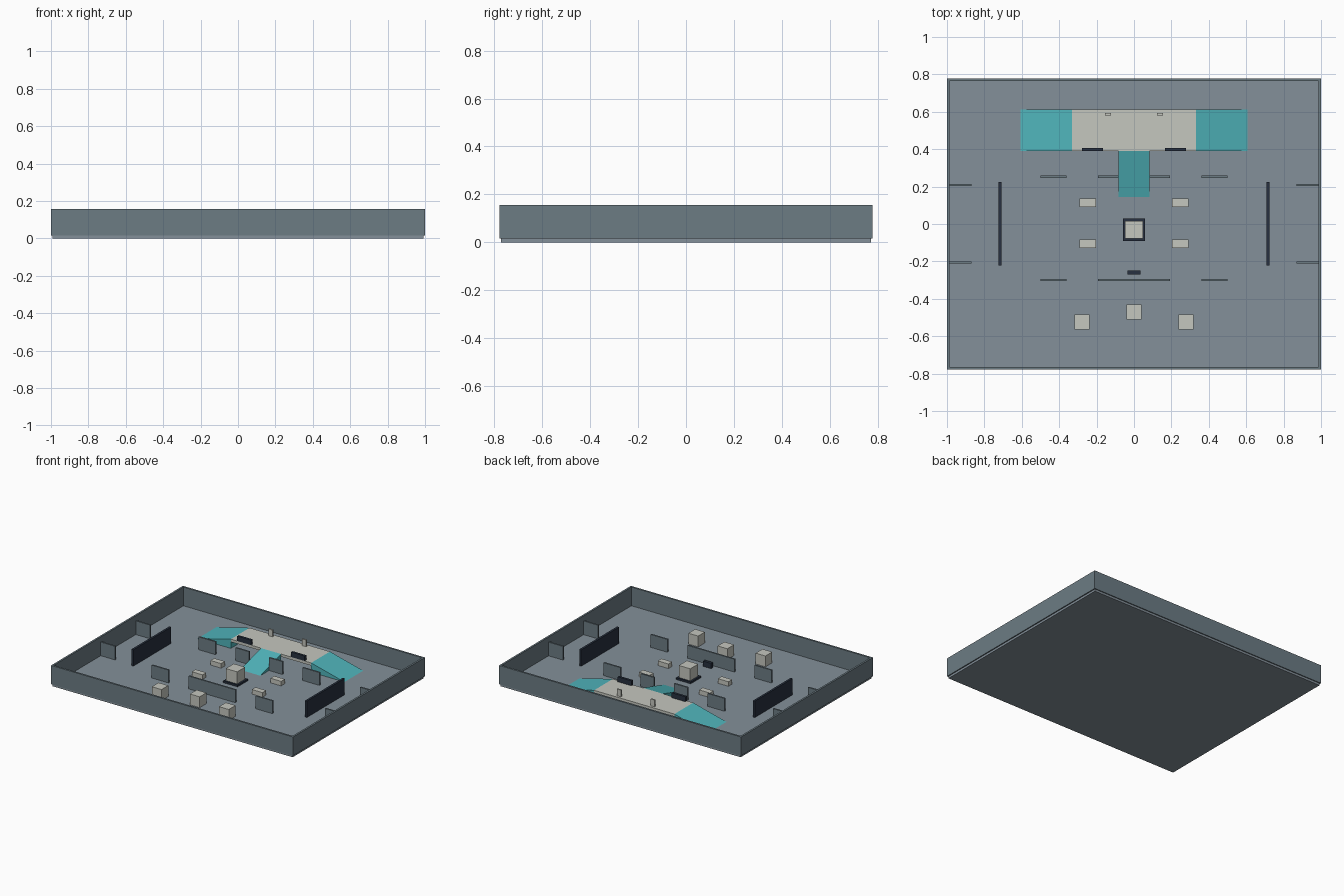
import bpy, bmesh

if "Cube" in bpy.data.objects:
    bpy.data.objects.remove(bpy.data.objects["Cube"])

FLOOR = 0.016   # floor surface height
DECK = 0.085    # raised deck surface height


def material(name, rgb):
    m = bpy.data.materials.new(name)
    m.diffuse_color = (*rgb, 1)
    m.use_nodes = True
    m.node_tree.nodes["Principled BSDF"].inputs["Base Color"].default_value = m.diffuse_color
    return m


slate = material("slate", (0.23, 0.28, 0.32))
steel = material("steel", (0.15, 0.20, 0.23))
dark = material("dark", (0.02, 0.03, 0.05))
pale = material("pale", (0.56, 0.57, 0.52))
teal = material("teal", (0.08, 0.46, 0.50))


def finish(name, bm, mat):
    bmesh.ops.recalc_face_normals(bm, faces=bm.faces)
    mesh = bpy.data.meshes.new(name)
    bm.to_mesh(mesh)
    bm.free()
    mesh.materials.append(mat)
    ob = bpy.data.objects.new(name, mesh)
    bpy.context.collection.objects.link(ob)
    return ob


def box(name, x, y, z, mat):
    """Box from (min, max) ranges on each axis."""
    bm = bmesh.new()
    bmesh.ops.create_cube(bm, size=1)
    for v in bm.verts:
        v.co = [(a + b) / 2 + c * (b - a) for (a, b), c in zip((x, y, z), v.co)]
    return finish(name, bm, mat)


def pair(name, x, y, z, mat):
    """Box and its mirror image across x = 0."""
    box(name + "_right", x, y, z, mat)
    box(name + "_left", (-x[1], -x[0]), y, z, mat)


def wedge(name, place, width, mat):
    """Ramp: triangular profile (run, height) swept across width."""
    profile, low, high = place
    bm = bmesh.new()
    ends = []
    for w in width:
        ends.append([bm.verts.new(profile(r, h, w))
                     for r, h in ((low, FLOOR), (high, FLOOR), (high, DECK))])
    bm.faces.new(ends[0])
    bm.faces.new(ends[1][::-1])
    for i in range(3):
        j = (i + 1) % 3
        bm.faces.new((ends[0][i], ends[0][j], ends[1][j], ends[1][i]))
    finish(name, bm, mat)


# Floor and perimeter walls
X, Y, T = 1.0, 0.778, 0.014
box("floor", (-0.992, 0.992), (-0.771, 0.771), (0, FLOOR), slate)
wall_z = (FLOOR, 0.156)
pair("side_wall", (X - T, X), (-Y, Y), wall_z, steel)
box("front_wall", (-X + T, X - T), (-Y, -Y + T), wall_z, steel)
box("back_wall", (-X + T, X - T), (Y - T, Y), wall_z, steel)

# Raised deck with side ramps and a front ramp
deck_y = (0.389, 0.611)
box("deck", (-0.332, 0.332), deck_y, (DECK - 0.02, DECK), pale)
for s, side in ((1, "right"), (-1, "left")):
    wedge("ramp_" + side, (lambda r, h, w, s=s: (s * r, w, h), 0.607, 0.332), deck_y, teal)
wedge("ramp_front", (lambda r, h, w: (w, r, h), 0.145, 0.389), (-0.083, 0.083), teal)
pair("deck_barrier", (0.166, 0.279), (0.389, 0.407), (DECK, 0.122), dark)
pair("deck_post", (0.122, 0.156), (0.581, 0.593), (DECK, 0.135), pale)

# Thin cover panels
panel_z = (FLOOR, 0.112)
pair("back_outer_panel", (0.36, 0.499), (0.247, 0.259), panel_z, steel)
pair("back_inner_panel", (0.083, 0.193), (0.247, 0.259), panel_z, steel)
pair("front_outer_panel", (0.36, 0.499), (-0.306, -0.294), panel_z, steel)
box("front_center_panel", (-0.193, 0.193), (-0.306, -0.294), panel_z, steel)
for y, label in ((0.208, "back"), (-0.206, "front")):
    pair("alcove_panel_" + label, (0.868, X - T), (y - 0.006, y + 0.006), (FLOOR, 0.118), steel)
pair("long_side_screen", (0.709, 0.725), (-0.222, 0.224), (FLOOR, 0.138), dark)

# Central block on its plinth
box("plinth", (-0.06, 0.06), (-0.09, 0.03), (FLOOR, 0.03), dark)
box("center_block", (-0.047, 0.047), (-0.077, 0.017), (0.03, 0.12), pale)

# Low crates, console and tall crates
for y, label in ((0.114, "back"), (-0.106, "front")):
    pair("low_crate_" + label, (0.204, 0.292), (y - 0.022, y + 0.022), (FLOOR, 0.05), pale)
box("console", (-0.034, 0.034), (-0.27, -0.248), (FLOOR, 0.055), dark)
pair("tall_crate", (0.238, 0.318), (-0.563, -0.483), (FLOOR, 0.097), pale)
box("tall_crate_center", (-0.04, 0.04), (-0.51, -0.43), (FLOOR, 0.097), pale)
